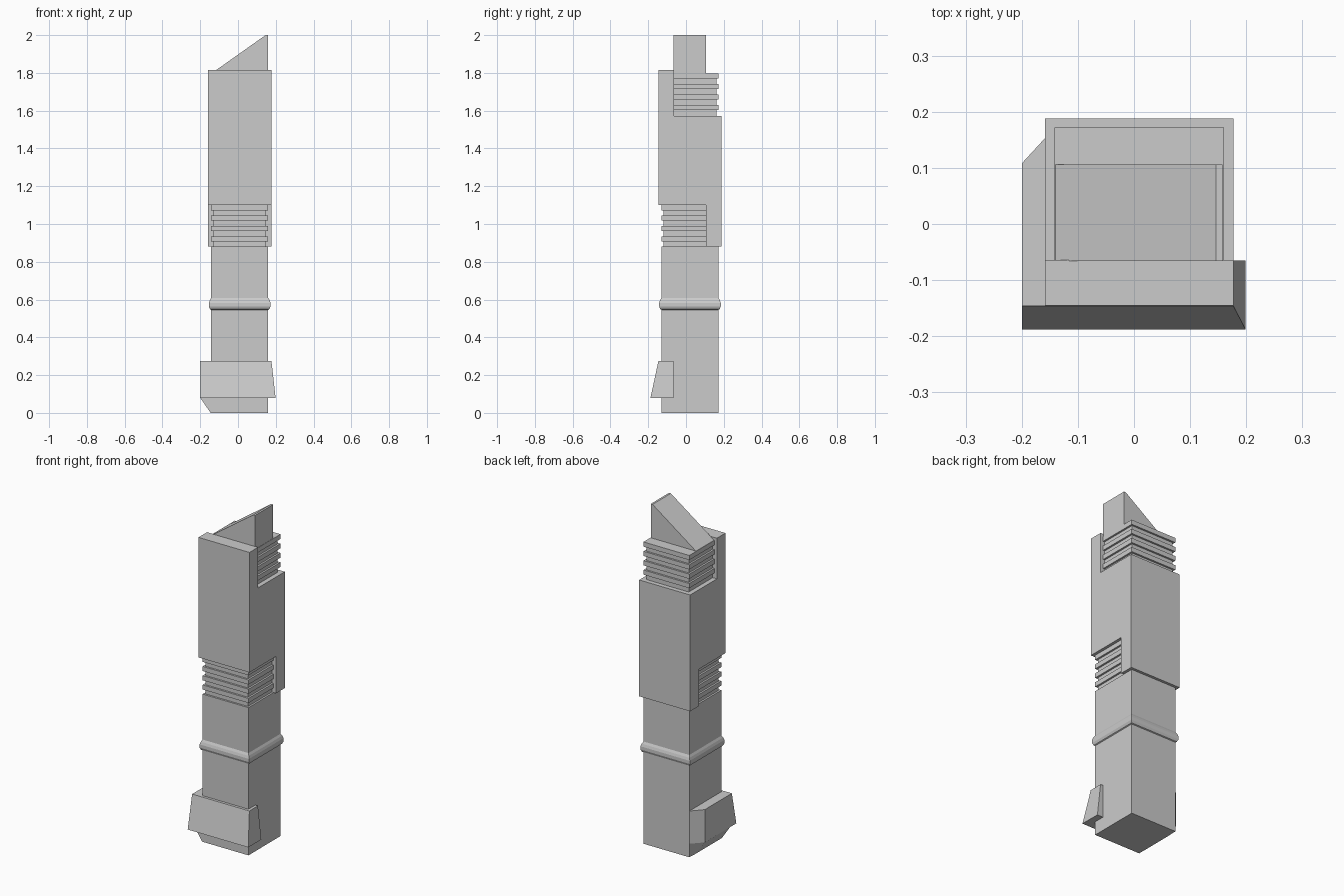
import bpy, bmesh

if "Cube" in bpy.data.objects:
    bpy.data.objects.remove(bpy.data.objects["Cube"])

CX, CY = 0.009, 0.021      # axis of the shaft


def loft(name, rings):
    """Join rings of equal point count with quads and cap both ends."""
    bm = bmesh.new()
    loops = [[bm.verts.new(p) for p in ring] for ring in rings]
    n = len(loops[0])
    for a, b in zip(loops, loops[1:]):
        for i in range(n):
            j = (i + 1) % n
            bm.faces.new((a[i], a[j], b[j], b[i]))
    bm.faces.new(loops[0][::-1])
    bm.faces.new(loops[-1])
    bmesh.ops.recalc_face_normals(bm, faces=bm.faces)
    me = bpy.data.meshes.new(name)
    bm.to_mesh(me)
    bm.free()
    ob = bpy.data.objects.new(name, me)
    bpy.context.collection.objects.link(ob)
    return ob


def square(h, z):
    return [(CX + sx * h, CY + sy * h, z)
            for sx, sy in ((-1, -1), (1, -1), (1, 1), (-1, 1))]


def rect(x0, x1, y0, y1, z):
    return [(x0, y0, z), (x1, y0, z), (x1, y1, z), (x0, y1, z)]


def ribs(z0, z1, outer=0.151, inner=0.140, count=8):
    """Alternating grooves and ribs, starting with a groove."""
    step = (z1 - z0) / count
    prof = []
    for i in range(count):
        h = outer if i % 2 else inner
        prof += [(h, z0 + i * step), (h, z0 + (i + 1) * step)]
    return prof


# Square shaft with both ribbed sections
profile = [(0.151, 0), (0.151, 0.88)] + ribs(0.88, 1.10) + ribs(1.575, 1.798)
loft("shaft", [square(h, z) for h, z in profile])

# Rounded collar around the shaft
collar = [(0.150, 0.545), (0.157, 0.549), (0.163, 0.563), (0.163, 0.582),
          (0.158, 0.597), (0.150, 0.611)]
loft("collar", [square(h, z) for h, z in collar])

# Stepped sleeve: raised front slab, lowered back slab
side = [(-0.145, 1.10), (0.105, 1.10), (0.105, 0.88), (0.188, 0.88),
        (0.188, 1.573), (-0.064, 1.573), (-0.064, 1.815), (-0.145, 1.815)]
loft("sleeve", [[(x, y, z) for y, z in side] for x in (-0.159, 0.177)])

# Slanted tip with a small flat top
tip = [(-0.141, 1.797), (0.158, 1.797), (0.158, 2.0), (0.146, 2.0)]
loft("slanted_tip", [[(x, y, z) for x, z in tip] for y in (-0.066, 0.106)])

# Flared clip across the front
loft("front_clip", [rect(-0.2, 0.199, -0.188, -0.065, 0.08),
                    rect(-0.2, 0.177, -0.146, -0.065, 0.275)])


# Side clip with chamfered back and sloping underside
def side_ring(x, z):
    return [(-0.13, -0.13, z), (x, -0.13, z), (x, 0.108, z),
            (-0.142, 0.171, z), (-0.13, 0.171, z)]


loft("side_clip", [side_ring(-0.145, 0), side_ring(-0.2, 0.08),
                   side_ring(-0.2, 0.275)])
